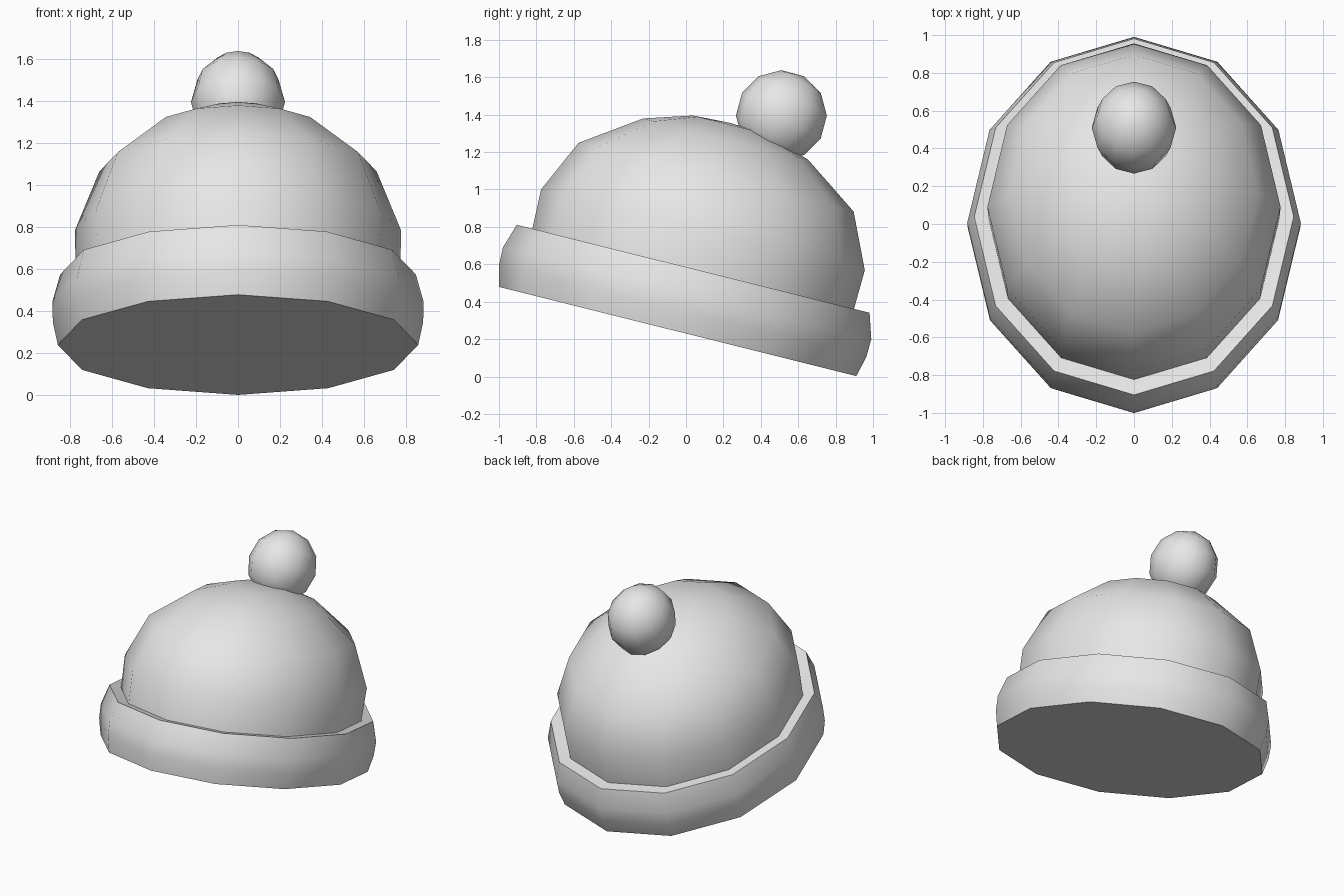
import bpy, bmesh, math
from mathutils import Matrix

cube = bpy.data.objects.get("Cube")
if cube:
    bpy.data.objects.remove(cube)

SIDES = 12
WIDTH = 0.87  # hat is narrower than it is long

wool = bpy.data.materials.new("grey_wool")
wool.use_nodes = True
grey = (0.8, 0.8, 0.8, 1)
wool.diffuse_color = grey
wool.node_tree.nodes["Principled BSDF"].inputs["Base Color"].default_value = grey


def lathe(name, profile, centre, tilt, width):
    """Turn a (radius, height) profile into a tilted oval solid; radius 0 is a pole."""
    bm = bmesh.new()
    rings = []
    for r, h in profile:
        count = SIDES if r else 1
        rings.append([bm.verts.new((width * r * math.sin(math.tau * i / SIDES),
                                    -r * math.cos(math.tau * i / SIDES), h))
                      for i in range(count)])
    for low, high in zip(rings, rings[1:]):
        for i in range(SIDES):
            j = (i + 1) % SIDES
            corners = [low[i % len(low)], low[j % len(low)],
                       high[j % len(high)], high[i % len(high)]]
            bm.faces.new(list(dict.fromkeys(corners)))
    if len(rings[0]) > 1:
        bm.faces.new(rings[0][::-1])
    bmesh.ops.recalc_face_normals(bm, faces=bm.faces)
    bm.transform(Matrix.Translation(centre) @ Matrix.Rotation(math.radians(tilt), 4, 'X'))
    mesh = bpy.data.meshes.new(name)
    bm.to_mesh(mesh)
    bm.free()
    mesh.materials.append(wool)
    obj = bpy.data.objects.new(name, mesh)
    bpy.context.collection.objects.link(obj)
    bpy.ops.object.select_all(action='DESELECT')
    obj.select_set(True)
    bpy.context.view_layer.objects.active = obj
    bpy.ops.object.shade_smooth_by_angle(angle=math.radians(60))
    return obj


base = (0, -0.045, 0.241)

# Folded brim: closed underneath, bulging side, flat lip on top
lathe("brim", [(0.985, 0), (1.012, 0.11), (1.015, 0.21), (0.972, 0.345),
               (0.885, 0.335), (0, 0.335)], base, -14, WIDTH)

# Domed crown
lathe("crown", [(0.885, 0.3), (0.892, 0.56), (0.758, 0.85), (0.455, 1.06),
                (0.2, 1.14), (0, 1.15)], base, -14, WIDTH)

# Round bobble towards the back
R = 0.243
ball = [(R * math.sin(math.pi * k / 6) if 0 < k < 6 else 0, -R * math.cos(math.pi * k / 6))
        for k in range(7)]
lathe("bobble", ball, (0, 0.51, 1.395), -30, 0.92)
